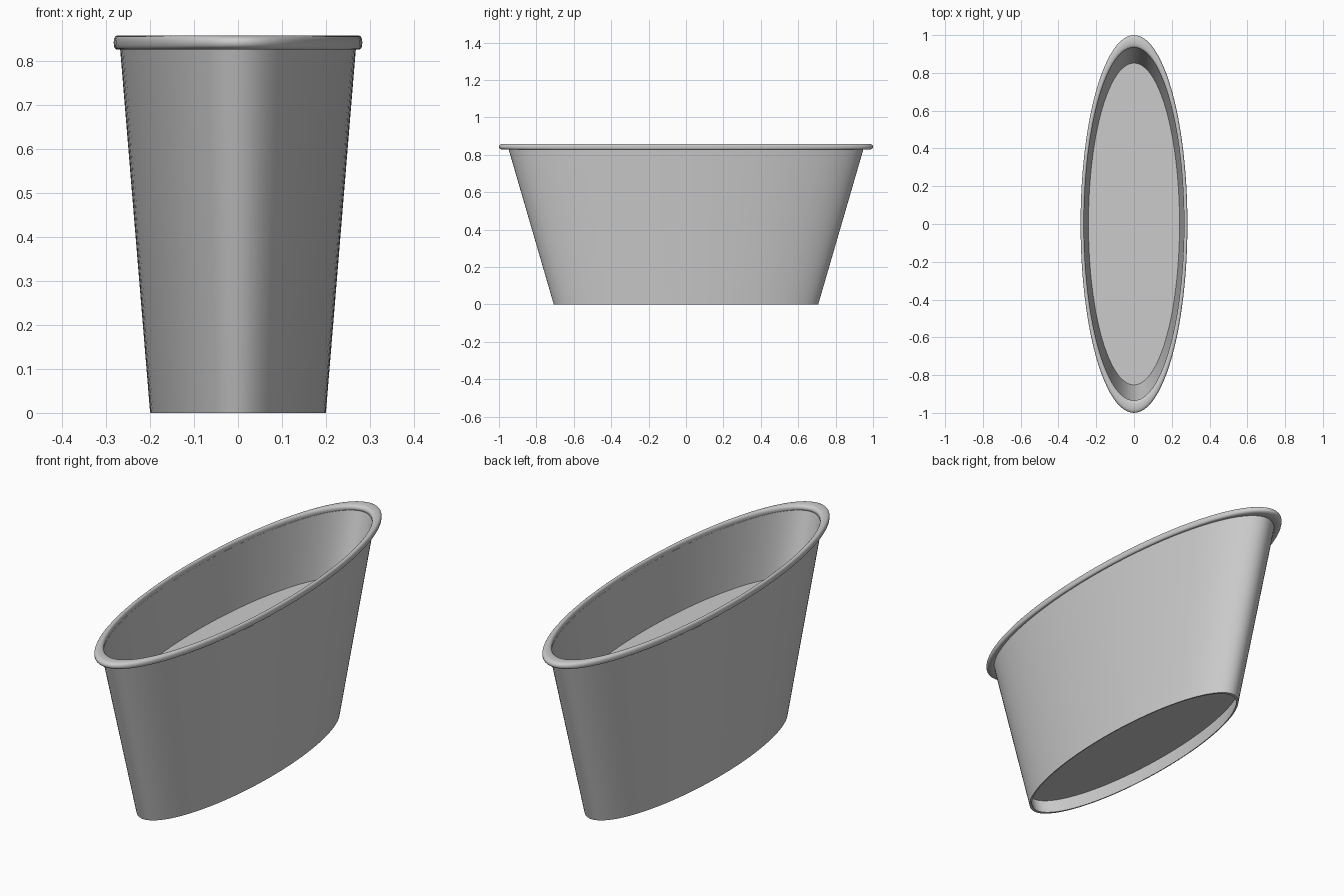
import bpy, bmesh, math

if "Cube" in bpy.data.objects:
    bpy.data.objects.remove(bpy.data.objects["Cube"])

SEGMENTS = 96
SQUASH = 0.283          # width of the oval relative to its length


def make_material(name, value):
    mat = bpy.data.materials.new(name)
    mat.use_nodes = True
    colour = (value, value, value, 1)
    mat.diffuse_color = colour
    mat.node_tree.nodes["Principled BSDF"].inputs["Base Color"].default_value = colour
    return mat


def lathe(name, profile, mat, closed=False):
    """Turn a (radius, z) profile into an oval solid of revolution."""
    bm = bmesh.new()
    verts = [bm.verts.new((0, r, z)) for r, z in profile]
    pairs = list(zip(verts, verts[1:]))
    if closed:
        pairs.append((verts[-1], verts[0]))
    edges = [bm.edges.new(p) for p in pairs]
    bmesh.ops.spin(bm, geom=verts + edges, cent=(0, 0, 0), axis=(0, 0, 1),
                   angle=math.tau, steps=SEGMENTS, use_merge=True)
    bmesh.ops.remove_doubles(bm, verts=bm.verts, dist=0.00001)
    bmesh.ops.scale(bm, vec=(SQUASH, 1, 1), verts=bm.verts)
    bmesh.ops.recalc_face_normals(bm, faces=bm.faces)
    mesh = bpy.data.meshes.new(name)
    bm.to_mesh(mesh)
    bm.free()
    mesh.materials.append(mat)
    obj = bpy.data.objects.new(name, mesh)
    bpy.context.collection.objects.link(obj)
    bpy.ops.object.select_all(action='DESELECT')
    obj.select_set(True)
    bpy.context.view_layer.objects.active = obj
    bpy.ops.object.shade_smooth_by_angle(angle=math.radians(35))
    return obj


grey = make_material("light grey", 0.6)

# Tapered wall with a thin foot
lathe("cup_wall", [(0.707, 0), (0.95, 0.835), (0.935, 0.835), (0.692, 0)], grey, closed=True)

# Rolled lip: a rounded, flattened ring
lip = []
for i in range(20):
    a = math.tau * i / 20
    c, s = math.cos(a), math.sin(a)
    lip.append((0.967 + 0.033 * math.copysign(abs(c) ** 0.8, c),
                0.843 + 0.016 * math.copysign(abs(s) ** 0.8, s)))
lathe("rolled_lip", lip, grey, closed=True)

# Recessed base panel
lathe("base_panel", [(0, 0.07), (0.714, 0.07), (0.718, 0.085), (0, 0.085)], grey)

# Flat surface of the contents
lathe("contents", [(0, 0.55), (0.856, 0.55), (0.852, 0.535), (0, 0.535)], grey)
